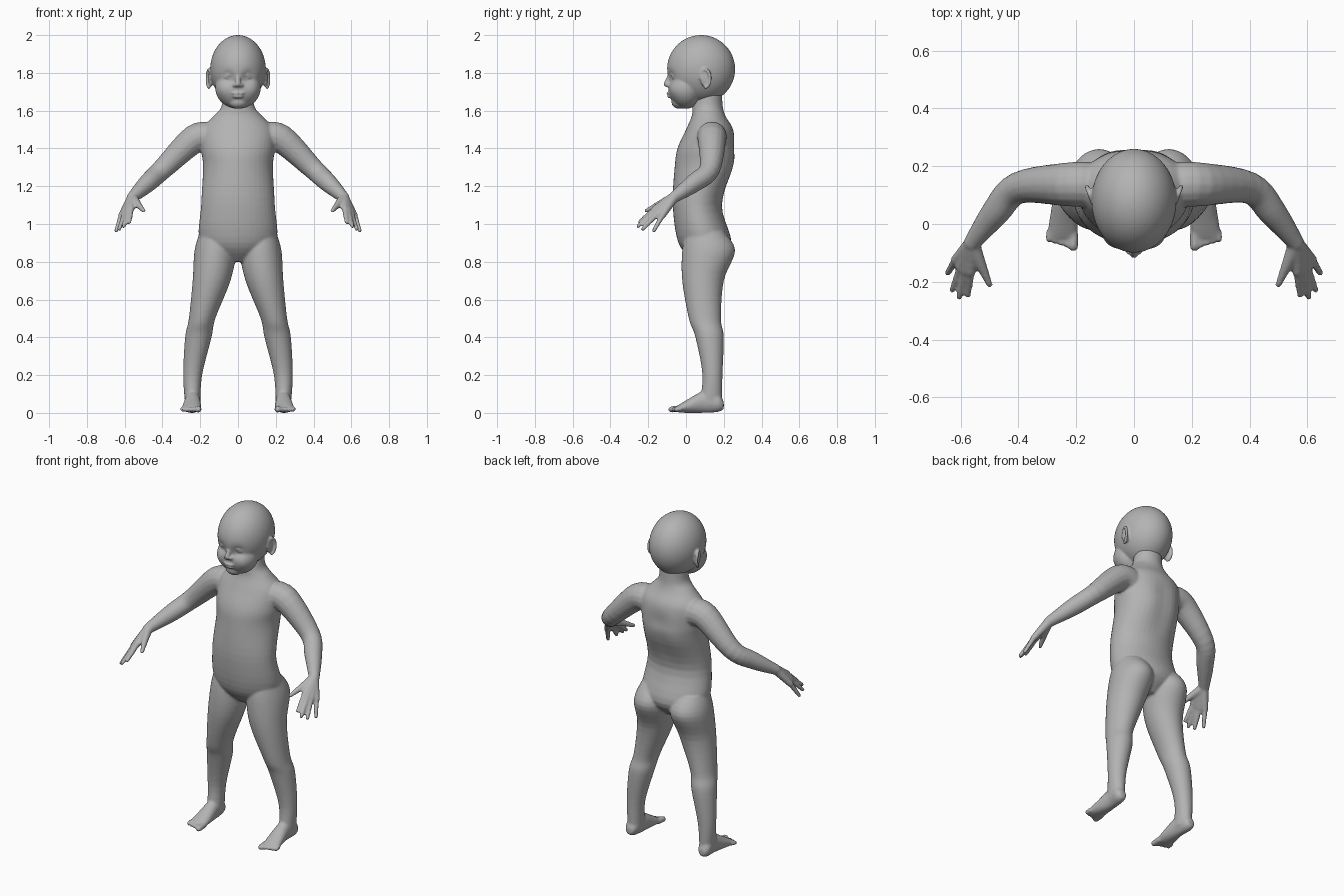
import bpy, bmesh, math
from mathutils import Vector

cube = bpy.data.objects.get("Cube")
if cube:
    bpy.data.objects.remove(cube, do_unlink=True)

grey = bpy.data.materials.new("plain grey")
grey.use_nodes = True
grey.diffuse_color = (.45, .45, .45, 1)
grey.node_tree.nodes["Principled BSDF"].inputs["Base Color"].default_value = grey.diffuse_color


def spline(rows, steps=5):
    """Catmull-Rom interpolation through rows of numbers."""
    rows = [Vector(row) for row in rows]
    result = []
    for i in range(len(rows) - 1):
        start, end = rows[i], rows[i + 1]
        slope_in = (end - rows[max(i - 1, 0)]) / 2
        slope_out = (rows[min(i + 2, len(rows) - 1)] - start) / 2
        for k in range(steps):
            t = k / steps
            ease = t * t * (3 - 2 * t)
            blend = start * (1 - ease) + end * ease
            result.append(blend + slope_in * (t * (1 - t) ** 2) - slope_out * (t * t * (1 - t)))
    return result + [rows[-1]]


def circle(count):
    return [(math.cos(math.tau * k / count), math.sin(math.tau * k / count)) for k in range(count)]


def skin(bm, rings):
    """Bridge rings of points and cap both ends."""
    rings = [[bm.verts.new(point) for point in ring] for ring in rings]
    count = len(rings[0])
    for lower, upper in zip(rings, rings[1:]):
        for i in range(count):
            j = (i + 1) % count
            bm.faces.new((lower[i], lower[j], upper[j], upper[i]))
    bm.faces.new(rings[0][::-1])
    bm.faces.new(rings[-1])
    return [vert for ring in rings for vert in ring]


def upright_loft(bm, rows):
    """Oval sections given as (height, centre x, centre y, half width, half depth)."""
    return skin(bm, [[(x + width * c, y + depth * s, z) for c, s in circle(40)]
                     for z, x, y, width, depth in spline(rows)])


def forward_loft(bm, rows):
    """Oval sections given as (y, centre x, centre z, half width, half height)."""
    skin(bm, [[(x + width * c, y, z + height * s) for c, s in circle(24)]
              for y, x, z, width, height in spline(rows)])


def ball(bm, centre, size, count=12):
    """Ellipsoid stacked from level rings."""
    x, y, z = centre
    rings = []
    for k in range(count):
        tilt = math.pi * (k + .5) / count
        wide, high = math.sin(tilt), -math.cos(tilt)
        rings.append([(x + size[0] * wide * c, y + size[1] * wide * s, z + size[2] * high)
                      for c, s in circle(count * 2)])
    return skin(bm, rings)


def tube(bm, rows):
    """Round limb through (x, y, z, radius) with ball ends."""
    path = spline(rows)
    rings = []
    for i, point in enumerate(path):
        along = path[min(i + 1, len(path) - 1)] - path[max(i - 1, 0)]
        turn = along.to_3d().to_track_quat("Z", "Y")
        rings.append([point.to_3d() + turn @ Vector((c, s, 0)) * point[3] for c, s in circle(16)])
    skin(bm, rings)
    for end in (path[0], path[-1]):
        ball(bm, end.to_3d(), [end[3]] * 3, 8)


def push(verts, centre, radius, offset):
    """Soft push of the surface around a point."""
    for vert in verts:
        weight = math.exp(-((vert.co - Vector(centre)).length / radius) ** 2)
        vert.co += Vector(offset) * weight


def mirror_all(bm):
    bmesh.ops.mirror(bm, geom=bm.verts[:] + bm.edges[:] + bm.faces[:], axis="X", merge_dist=-1)


def finish(bm, name, voxel, rounds):
    """Fuse the pieces into one soft skin."""
    bmesh.ops.recalc_face_normals(bm, faces=bm.faces[:])
    mesh = bpy.data.meshes.new(name)
    bm.to_mesh(mesh)
    bm.free()
    mesh.materials.append(grey)
    model = bpy.data.objects.new(name, mesh)
    bpy.context.collection.objects.link(model)
    fuse = model.modifiers.new("fuse", "REMESH")
    fuse.mode = "VOXEL"
    fuse.voxel_size = voxel
    fuse.use_smooth_shade = True
    soften = model.modifiers.new("soften", "SMOOTH")
    soften.iterations = rounds


# Body: left limbs first, then mirrored
body = bmesh.new()

# Leg
upright_loft(body, [(.96, .12, .1, .08, .1), (.86, .12, .12, .11, .14), (.7, .14, .09, .1, .11),
                    (.5, .19, .1, .07, .085), (.4, .21, .125, .07, .075), (.2, .24, .14, .05, .053),
                    (.04, .24, .13, .04, .06)])

# Foot and toes
forward_loft(body, [(.2, .245, .04, .02, .02), (.17, .245, .055, .038, .05), (.1, .24, .06, .04, .06),
                    (0, .245, .033, .05, .033), (-.05, .25, .02, .05, .016)])
for i in range(5):
    x = .21 + .021 * i
    thickness = .012 if i else .017
    tube(body, [(x, -.03, .022, thickness), (x, -.077 + .006 * i, .018, thickness)])

# Arm
tube(body, [(.14, .135, 1.455, .08), (.23, .137, 1.45, .076), (.4, .125, 1.29, .056),
            (.48, .04, 1.215, .049), (.56, -.065, 1.14, .03)])

# Palm and fingers, fanned from first to little finger
wrist = Vector((.56, -.065, 1.14))
first_base, last_base = Vector((.565, -.165, 1.08)), Vector((.617, -.125, 1.045))
first_tip, last_tip = Vector((.575, -.245, 1.01)), Vector((.645, -.17, .965))
for i in range(4):
    share = i / 3
    bulge = share * (1 - share)
    base = first_base.lerp(last_base, share) + Vector((0, -.05, 0)) * bulge
    tip = first_tip.lerp(last_tip, share) + Vector((.03, -.15, -.03)) * bulge
    tube(body, [(*wrist, .027), (*base, .018)])
    tube(body, [(*base, .015), (*tip, .011)])

# Thumb
tube(body, [(*wrist, .027), (.53, -.14, 1.105, .019), (.5, -.21, 1.07, .011)])
mirror_all(body)

# Torso and neck
torso = upright_loft(body, [(.8, 0, .1, .06, .06), (.9, 0, .1, .2, .14), (1.1, 0, .06, .195, .13),
                            (1.3, 0, .1, .185, .16), (1.4, 0, .11, .195, .155), (1.5, 0, .125, .19, .125),
                            (1.57, 0, .12, .13, .09), (1.62, 0, .115, .088, .08), (1.7, 0, .12, .08, .07)])

# Spine hollow
for z in (1.2, 1.3, 1.4):
    push(torso, (0, .26, z), .06, (0, -.012, 0))
finish(body, "body", .007, 4)

# Head: left ear, eye and nostril first, then mirrored
head = bmesh.new()

# Ear with a raised rim
ball(head, (.145, .1, 1.77), (.012, .024, .045))
tube(head, [(.154 - .009 * c, .103 - .025 * c, 1.77 + .048 * s, .008) for c, s in circle(12)[:10]])

# Eye with upper lid
ball(head, (.052, -.058, 1.777), (.024, .017, .012))
tube(head, [(.027, -.07, 1.778, .004), (.05, -.077, 1.79, .005), (.077, -.058, 1.779, .004)])

# Nostril
ball(head, (.016, -.093, 1.735), (.013, .014, .011))
mirror_all(head)

# Nose bridge and lips
tube(head, [(0, -.084, 1.79, .011), (0, -.105, 1.74, .014)])
ball(head, (0, -.087, 1.693), (.036, .016, .008))
ball(head, (0, -.083, 1.675), (.03, .017, .009))

# Cranium, jaw and chin
skull = ball(head, (0, .08, 1.82), (.147, .18, .18), 32)
skull += ball(head, (0, 0, 1.72), (.12, .092, .11), 24)
skull += ball(head, (0, -.035, 1.645), (.05, .042, .035), 16)

# Eye sockets and cheeks
for side in (-1, 1):
    push(skull, (.052 * side, -.08, 1.778), .03, (0, .017, 0))
    push(skull, (.07 * side, -.055, 1.71), .04, (.006 * side, -.008, 0))
finish(head, "head", .006, 3)
